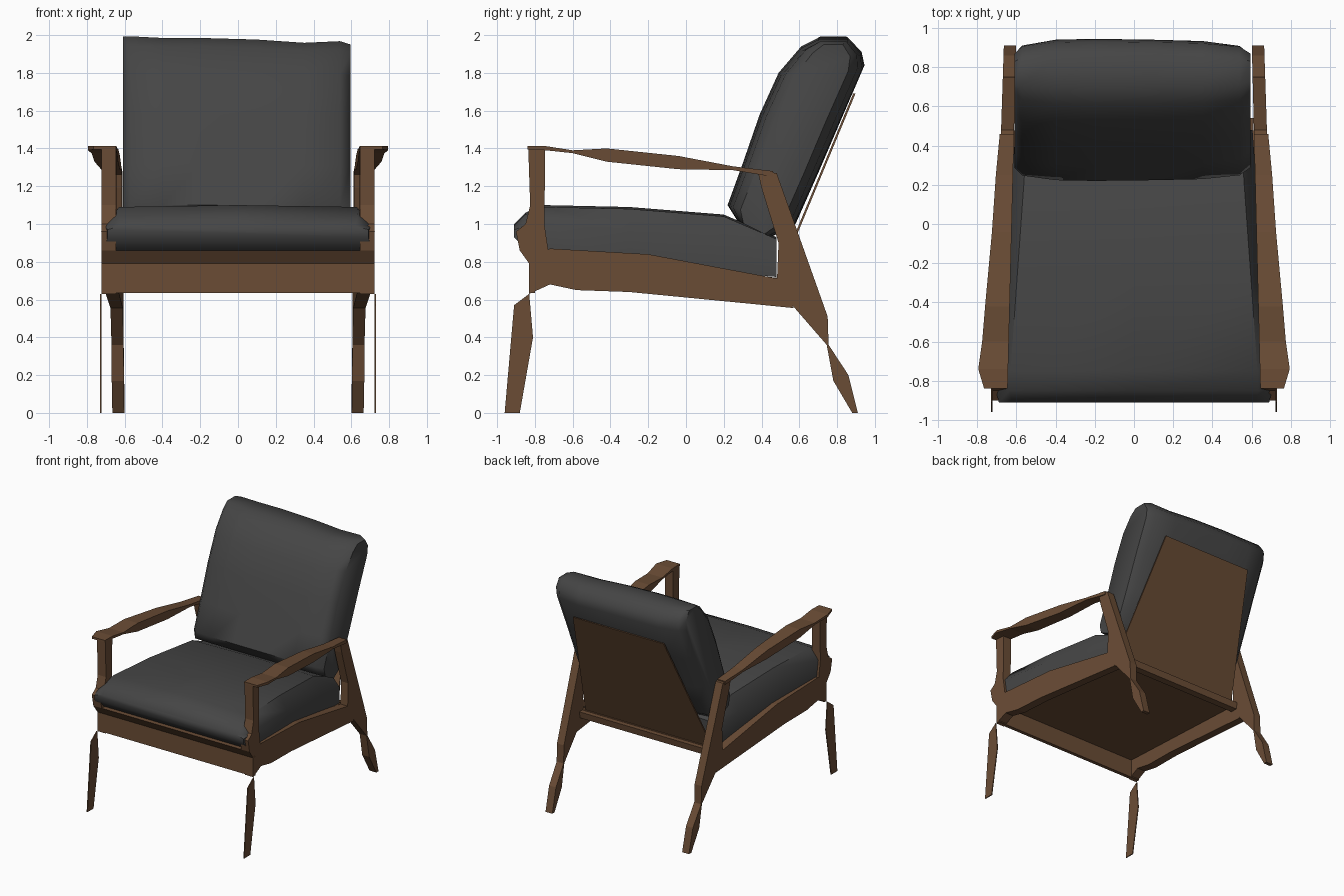
import bpy, bmesh, math

cube = bpy.data.objects.get("Cube")
if cube:
    bpy.data.objects.remove(cube, do_unlink=True)


def material(name, rgb):
    mat = bpy.data.materials.new(name)
    mat.use_nodes = True
    mat.diffuse_color = (*rgb, 1)
    mat.node_tree.nodes["Principled BSDF"].inputs["Base Color"].default_value = (*rgb, 1)
    return mat


wood = material("brown_wood", (0.145, 0.073, 0.036))
fabric = material("charcoal_fabric", (0.06, 0.06, 0.06))


def loft(name, rings, mat, mirror=False, smooth=0):
    """Skin equal-length rings of points and cap both ends."""
    bm = bmesh.new()
    loops = [[bm.verts.new(p) for p in ring] for ring in rings]
    n = len(loops[0])
    for a, b in zip(loops, loops[1:]):
        for i in range(n):
            j = (i + 1) % n
            bm.faces.new((a[i], a[j], b[j], b[i]))
    bm.faces.new(loops[0])
    bm.faces.new(loops[-1])
    bmesh.ops.recalc_face_normals(bm, faces=bm.faces)
    mesh = bpy.data.meshes.new(name)
    bm.to_mesh(mesh)
    bm.free()
    mesh.materials.append(mat)
    obj = bpy.data.objects.new(name, mesh)
    bpy.context.collection.objects.link(obj)
    if mirror:
        obj.modifiers.new("mirror", "MIRROR")
    if smooth:
        bpy.ops.object.select_all(action="DESELECT")
        obj.select_set(True)
        bpy.context.view_layer.objects.active = obj
        bpy.ops.object.shade_smooth_by_angle(angle=math.radians(smooth))
    return obj


def inner(y):
    return 0.645 - 0.025 * (y + 0.84)


def outer(y):
    return 0.722 - 0.033 * (y + 0.84)


def side_part(name, outline, xin=inner, xout=outer):
    """Mirrored board from a side outline, leaning in towards the back."""
    return loft(name, [[(f(y), y, z) for y, z in outline] for f in (xin, xout)],
                wood, mirror=True)


# Side rails, with the front arm posts rising from them
side_part("side_rails", [(-.83, .63), (-.72, .68), (-.58, .65), (-.3, .64), (.37, .575),
                         (.57, .555), (.49, .71), (-.2, .84), (-.72, .87), (-.83, .8)])
side_part("arm_posts", [(-.83, .79), (-.72, .8), (-.75, 1.0), (-.745, 1.4), (-.835, 1.4),
                        (-.825, 1.1), (-.85, 1.0), (-.9, .96), (-.88, .86)])

# Thin front legs and angled rear legs
side_part("front_legs", [(-.96, 0), (-.88, 0), (-.81, .4), (-.83, .63), (-.91, .57)],
          lambda y: 0.722, lambda y: 0.73)
side_part("rear_legs", [(.38, 1.28), (.40, 1.19), (.49, .9), (.48, .66), (.58, .55), (.745, .36),
                        (.78, .17), (.88, 0), (.91, 0), (.86, .2), (.755, .36), (.75, .51),
                        (.48, 1.27)])

# Armrests: y, outer x, top z, bottom z
arms = [(-.84, .765, 1.412, 1.395), (-.74, .795, 1.412, 1.39), (-.6, .775, 1.39, 1.375),
        (-.42, .76, 1.4, 1.33), (-.04, .725, 1.36, 1.29), (.25, .705, 1.305, 1.285),
        (.46, .685, 1.28, 1.25)]
loft("armrests", [[(inner(y), y, b), (x, y, b), (x, y, t), (inner(y), y, t)]
                  for y, x, t, b in arms], wood, mirror=True)


def cross_board(name, outline, half):
    return loft(name, [[(x, y, z) for y, z in outline] for x in (-half, half)], wood)


# Boards joining the sides
cross_board("front_rail", [(-.83, .635), (-.8, .635), (-.8, .8), (-.83, .79)], .722)
cross_board("front_lip", [(-.83, .79), (-.78, .8), (-.78, .86), (-.88, .86)], .7)
cross_board("back_rail", [(.47, .655), (.53, .655), (.54, .71), (.47, .71)], .61)

# Seat base and tapered back panel
loft("seat_base", [[(-w, y, z), (w, y, z), (w, y, z + .015), (-w, y, z + .015)]
                   for y, z, w in ((-.82, .79, .68), (.5, .7, .61))], wood)
loft("back_panel", [[(-w, y, z), (w, y, z), (w, y + .012, z), (-w, y + .012, z)]
                    for y, z, w in ((.475, .7, .59), (.885, 1.69, .42))], wood)

# Seat cushion: y, half width, bottom, side and top heights
seat = [(-.91, .69, .93, .97, 1.0), (-.85, .705, .865, .99, 1.06), (-.75, .7, .81, 1.0, 1.1),
        (-.3, .665, .78, .97, 1.09), (.2, .625, .74, .92, 1.05), (.48, .605, .72, .85, .93)]
loft("seat_cushion", [[(-w, y, b), (-w, y, s), (-w * .9, y, t - .01), (0, y, t),
                       (w * .9, y, t - .01), (w, y, s), (w, y, b)]
                      for y, w, b, s, t in seat], fabric, smooth=50)

# Back cushion: paired front and back points up its side, thinner towards the ends
pairs = [((.27, 1.02), (.45, .93)), ((.22, 1.1), (.58, 1.0)), ((.3, 1.32), (.7, 1.27)),
         ((.39, 1.58), (.82, 1.55)), ((.49, 1.8), (.945, 1.84)), ((.61, 1.94), (.93, 1.91)),
         ((.7, 1.985), (.86, 1.985))]


def cushion_ring(x, squeeze, drop):
    front, back = [], []
    for i, ((y0, z0), (y1, z1)) in enumerate(pairs):
        sag = drop * i / len(pairs)
        for side, y, z in ((front, y0, z0), (back, y1, z1)):
            ym, zm = (y0 + y1) / 2, (z0 + z1) / 2
            side.append((x, ym + (y - ym) * squeeze, zm + (z - zm) * squeeze - sag))
    return front + back[::-1]


sections = [(-.61, .62, -.01), (-.57, .85, -.01), (-.4, .98, 0), (-.2, 1, 0), (.1, .98, .01),
            (.35, .95, .03), (.54, .84, .02), (.595, .62, .04)]
loft("back_cushion", [cushion_ring(*s) for s in sections], fabric, smooth=50)
